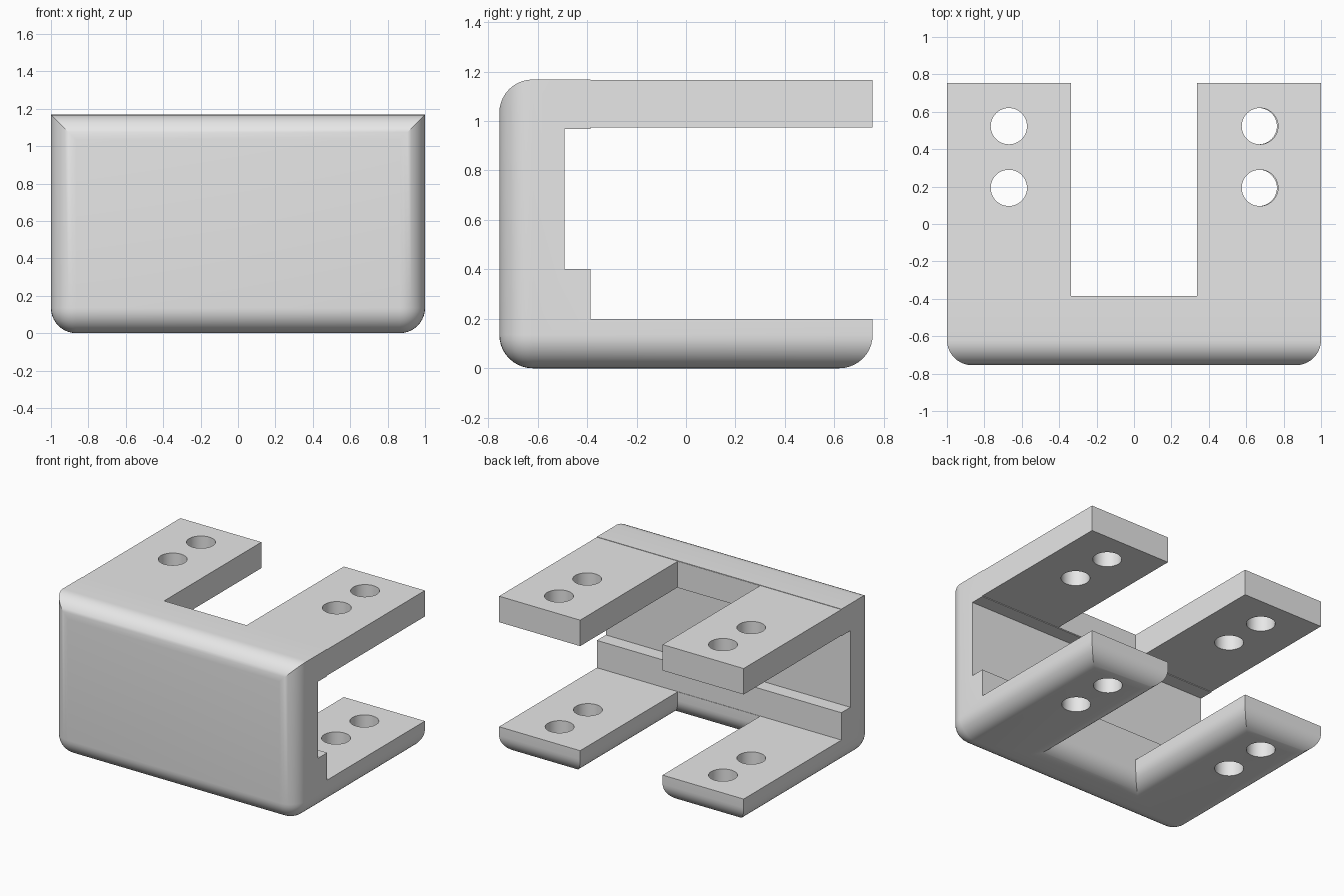
import bpy, bmesh, math

if "Cube" in bpy.data.objects:
    bpy.data.objects.remove(bpy.data.objects["Cube"], do_unlink=True)

HALF_Y, HEIGHT, FILLET = 0.755, 1.168, 0.135
SLOT_X, SLOT_Y = 0.337, -0.384

grey = bpy.data.materials.new("light_grey")
grey.use_nodes = True
grey.diffuse_color = (0.8, 0.8, 0.8, 1)
grey.node_tree.nodes["Principled BSDF"].inputs["Base Color"].default_value = (0.8, 0.8, 0.8, 1)


def add_object(name, bm):
    bmesh.ops.recalc_face_normals(bm, faces=bm.faces)
    mesh = bpy.data.meshes.new(name)
    bm.to_mesh(mesh)
    bm.free()
    mesh.materials.append(grey)
    obj = bpy.data.objects.new(name, mesh)
    bpy.context.collection.objects.link(obj)
    return obj


def box(x0, x1, y0, y1, z0, z1):
    bm = bmesh.new()
    bmesh.ops.create_cube(bm, size=1)
    for v in bm.verts:
        v.co = (x1 if v.co.x > 0 else x0, y1 if v.co.y > 0 else y0, z1 if v.co.z > 0 else z0)
    return bm


def cylinder(x, y, z0, z1, radius=0.097):
    bm = bmesh.new()
    bmesh.ops.create_cone(bm, cap_ends=True, segments=48, radius1=radius, radius2=radius, depth=z1 - z0)
    bmesh.ops.translate(bm, verts=bm.verts, vec=(x, y, (z0 + z1) / 2))
    return bm


def cut(target, bm):
    cutter = add_object("cutter", bm)
    cutter.hide_render = True
    mod = target.modifiers.new("cut", 'BOOLEAN')
    mod.operation, mod.solver, mod.object = 'DIFFERENCE', 'EXACT', cutter
    bpy.context.view_layer.objects.active = target
    bpy.ops.object.modifier_apply(modifier=mod.name)
    bpy.data.objects.remove(cutter, do_unlink=True)


# U-shaped plan extruded to full height
bm = bmesh.new()
half = [(1, -HALF_Y), (1, HALF_Y), (SLOT_X, HALF_Y), (SLOT_X, SLOT_Y)]
outline = half + [(-x, y) for x, y in reversed(half)]
base = bm.faces.new([bm.verts.new((x, y, 0)) for x, y in outline])
top = bmesh.ops.extrude_face_region(bm, geom=[base])["geom"]
bmesh.ops.translate(bm, verts=[g for g in top if isinstance(g, bmesh.types.BMVert)], vec=(0, 0, HEIGHT))
bmesh.ops.recalc_face_normals(bm, faces=bm.faces)


# Round every edge of the bottom face and of the front face
def rounded(edge):
    on_bottom = all(v.co.z < 0.001 for v in edge.verts)
    on_front = all(v.co.y < 0.001 - HALF_Y for v in edge.verts)
    return on_bottom or on_front


bmesh.ops.bevel(bm, geom=[e for e in bm.edges if rounded(e)], offset=FILLET, offset_type='OFFSET',
                segments=10, profile=0.5, affect='EDGES', clamp_overlap=False)
bracket = add_object("bracket", bm)

# Gap between upper and lower arms, recess behind the front wall, step on top of the arms
cut(bracket, box(-1.2, 1.2, -0.387, 1, 0.2, 0.973))
cut(bracket, box(-1.2, 1.2, -0.492, -0.3, 0.402, 0.968))
cut(bracket, box(-1.2, 1.2, -0.387, 1, HEIGHT - 0.003, 1.4))

# Screw holes through lower and upper arms
for y in (0.193, 0.523):
    for x, upper_x in ((-0.669, -0.669), (0.667, 0.673)):
        cut(bracket, cylinder(x, y, -0.1, 0.5))
        cut(bracket, cylinder(upper_x, y, 0.7, 1.4))

bpy.ops.object.select_all(action='DESELECT')
bracket.select_set(True)
bpy.context.view_layer.objects.active = bracket
bpy.ops.object.shade_smooth_by_angle(angle=math.radians(30))
